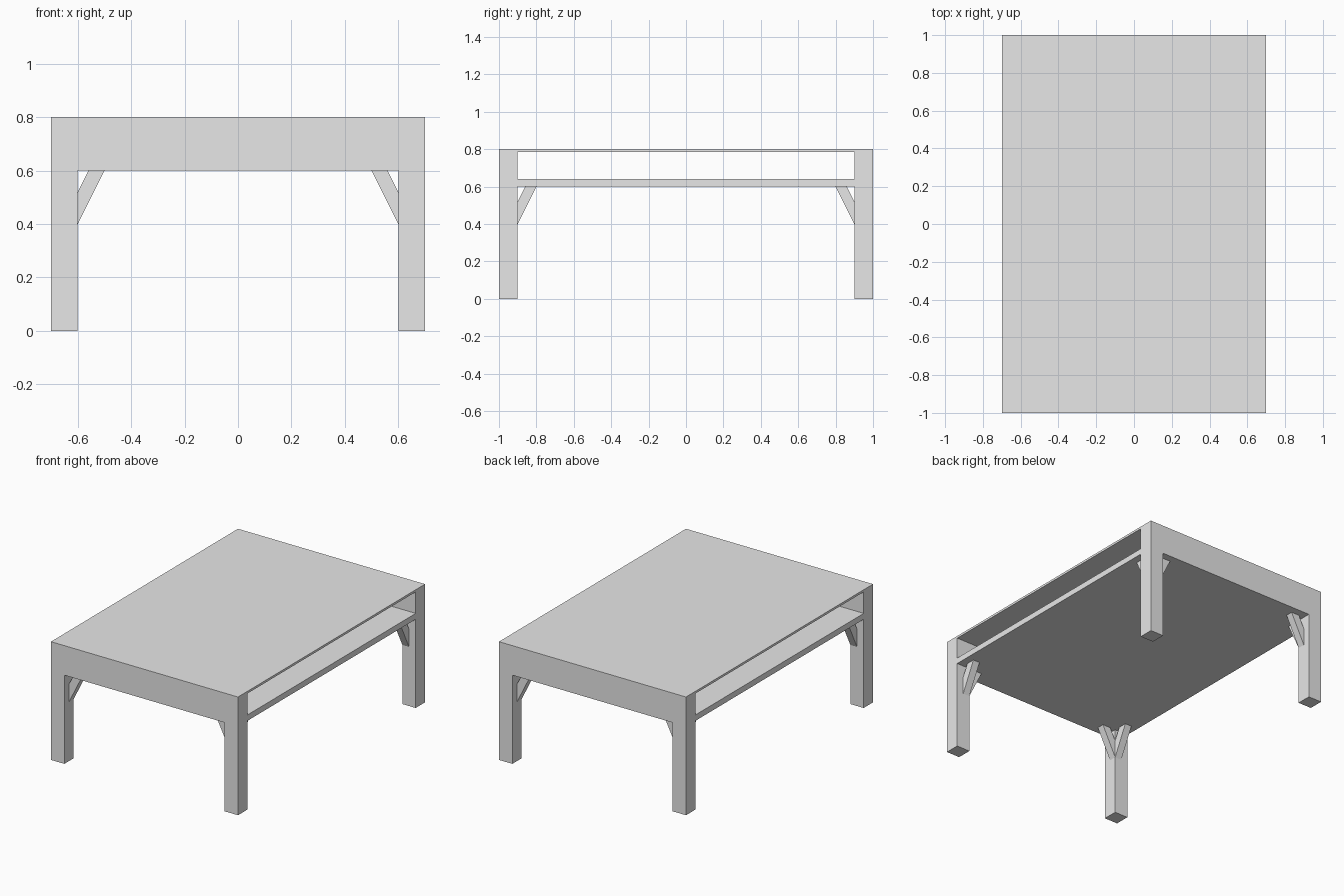
import bpy, bmesh
from mathutils import Vector

cube = bpy.data.objects.get("Cube")
if cube:
    bpy.data.objects.remove(cube, do_unlink=True)

grey = bpy.data.materials.new("plain_grey")
grey.use_nodes = True
colour = (0.8, 0.8, 0.8, 1)
grey.diffuse_color = colour
grey.node_tree.nodes["Principled BSDF"].inputs["Base Color"].default_value = colour


def finish(name, bm):
    bmesh.ops.recalc_face_normals(bm, faces=bm.faces)
    mesh = bpy.data.meshes.new(name)
    bm.to_mesh(mesh)
    bm.free()
    mesh.materials.append(grey)
    obj = bpy.data.objects.new(name, mesh)
    bpy.context.collection.objects.link(obj)


def prism(name, outline, offset):
    """Extrude a closed outline along an offset."""
    bm = bmesh.new()
    face = bm.faces.new([bm.verts.new(p) for p in outline])
    moved = bmesh.ops.extrude_face_region(bm, geom=[face])["geom"]
    verts = [v for v in moved if isinstance(v, bmesh.types.BMVert)]
    bmesh.ops.translate(bm, verts=verts, vec=Vector(offset))
    finish(name, bm)


W, L, H = 0.7, 1.0, 0.8      # half width, half length, height
LEG, APRON, BRACE = 0.1, 0.6, 0.05

# End frames: two legs joined by a deep apron, one outline each
frame = [(-W, 0), (LEG - W, 0), (LEG - W, APRON), (W - LEG, APRON),
         (W - LEG, 0), (W, 0), (W, H), (-W, H)]
for name, y in (("front_leg_frame", -L), ("back_leg_frame", L - LEG)):
    prism(name, [(x, y, z) for x, z in frame], (0, LEG, 0))

# Table top and lower shelf, spanning between the end frames
for name, low, high in (("table_top", 0.785, H), ("shelf", APRON, 0.64)):
    e = L - LEG
    prism(name, [(-W, -e, low), (W, -e, low), (W, e, low), (-W, e, low)],
          (0, 0, high - low))

# Diagonal braces: (distance from leg, height)
brace = [(0, 0.4), (0.1, APRON), (0.04, APRON), (0, 0.52)]
for sx, side in ((1, "left"), (-1, "right")):
    for sy, end in ((-1, "front"), (1, "back")):
        ix, iy = sx * (W - LEG), sy * (L - LEG)
        prism(f"{end}_{side}_cross_brace",
              [(ix - sx * d, iy, z) for d, z in brace], (0, sy * BRACE, 0))
        prism(f"{end}_{side}_long_brace",
              [(ix, iy - sy * d, z) for d, z in brace], (sx * BRACE, 0, 0))
